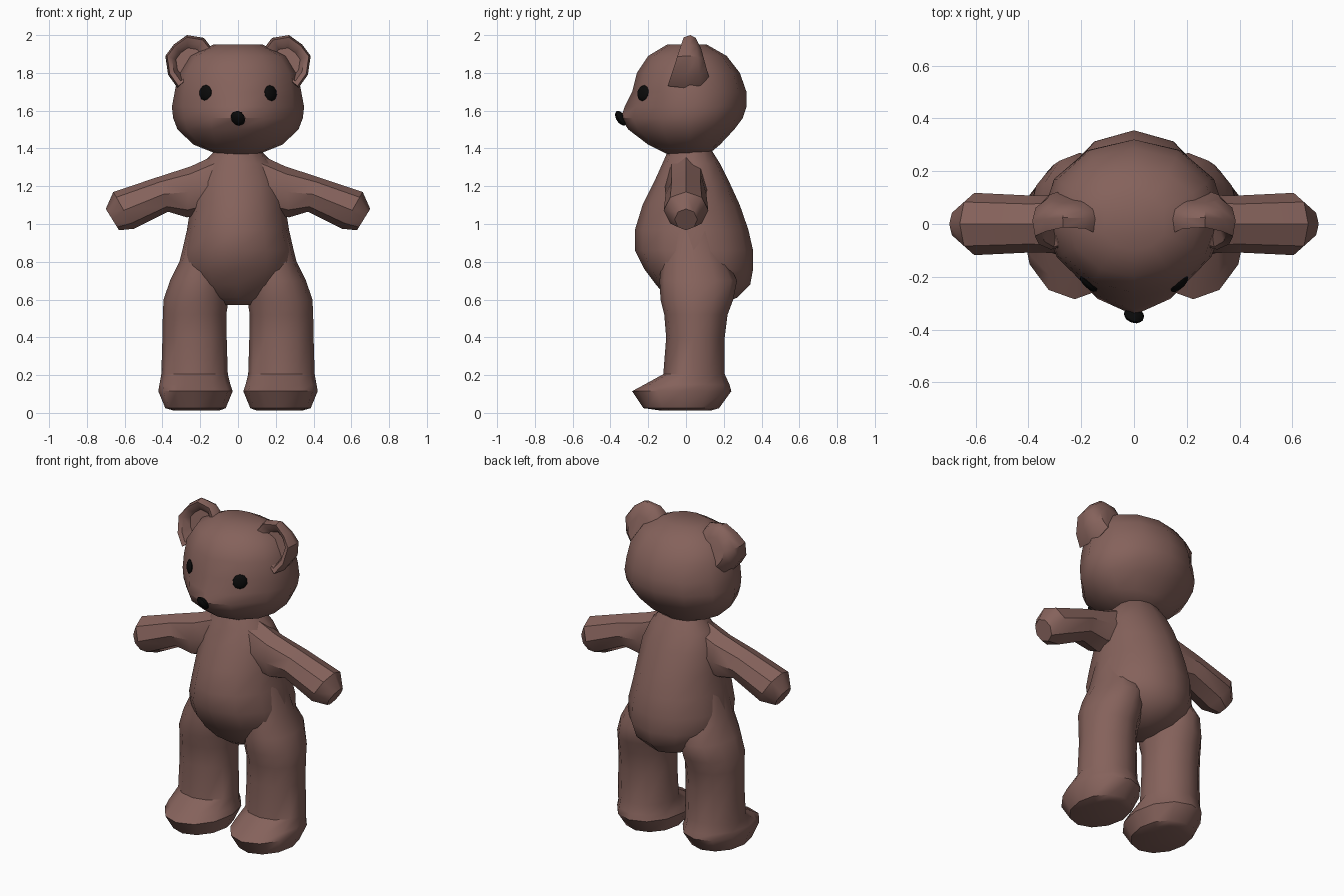
import bpy, bmesh, math
from mathutils import Vector

if "Cube" in bpy.data.objects:
    bpy.data.objects.remove(bpy.data.objects["Cube"])


def material(name, rgb):
    m = bpy.data.materials.new(name)
    m.use_nodes = True
    m.diffuse_color = (*rgb, 1)
    m.node_tree.nodes["Principled BSDF"].inputs["Base Color"].default_value = (*rgb, 1)
    return m


FUR = material("brown fur", (0.235, 0.122, 0.105))
BLACK = material("black", (0.003, 0.003, 0.003))


def finish(name, bm, mat, angle=40):
    bmesh.ops.recalc_face_normals(bm, faces=bm.faces[:])
    mesh = bpy.data.meshes.new(name)
    bm.to_mesh(mesh)
    bm.free()
    mesh.materials.append(mat)
    ob = bpy.data.objects.new(name, mesh)
    bpy.context.collection.objects.link(ob)
    bpy.ops.object.select_all(action='DESELECT')
    ob.select_set(True)
    bpy.context.view_layer.objects.active = ob
    bpy.ops.object.shade_smooth_by_angle(angle=math.radians(angle))
    return ob


def loft(name, rings, mat=FUR, angle=40):
    """Skin a list of closed rings and cap both ends."""
    bm = bmesh.new()
    loops = [[bm.verts.new(p) for p in ring] for ring in rings]
    n = len(loops[0])
    for a, b in zip(loops, loops[1:]):
        for i in range(n):
            j = (i + 1) % n
            bm.faces.new((a[i], a[j], b[j], b[i]))
    bm.faces.new(loops[0])
    bm.faces.new(loops[-1])
    return finish(name, bm, mat, angle)


def oval(z, cx, hx, front, back, mid=0.0, power=1.0, n=12):
    """Level ring whose front and back depths differ; power > 1 narrows the front."""
    pts = []
    for i in range(n):
        a = math.tau * i / n
        c, s = math.cos(a), math.sin(a)
        p = power if s < 0 else 1.0
        x = math.copysign(abs(c) ** p, c) * hx
        y = mid + (s * (back - mid) if s > 0 else -abs(s) ** p * (mid - front))
        pts.append(Vector((cx + x, y, z)))
    return pts


# torso: height, half width, front, back
torso = [(0.57, 0.07, -0.04, 0.17), (0.61, 0.17, -0.10, 0.27),
         (0.68, 0.26, -0.16, 0.34), (0.76, 0.30, -0.22, 0.355),
         (0.86, 0.295, -0.27, 0.355), (0.97, 0.27, -0.27, 0.33),
         (1.10, 0.25, -0.23, 0.285), (1.22, 0.235, -0.17, 0.23),
         (1.32, 0.19, -0.125, 0.18), (1.40, 0.11, -0.09, 0.13)]
loft("torso", [oval(z, 0, hx, f, b, 0.04) for z, hx, f, b in torso])

# head: height, half width, front, back, front taper
head_rows = [(1.37, 0.11, -0.10, 0.12, 1), (1.42, 0.235, -0.20, 0.18, 1.05),
             (1.50, 0.32, -0.305, 0.255, 1.2), (1.56, 0.343, -0.345, 0.30, 1.3),
             (1.62, 0.35, -0.325, 0.32, 1.25), (1.70, 0.335, -0.285, 0.32, 1.1),
             (1.80, 0.315, -0.26, 0.285, 1.05), (1.89, 0.255, -0.20, 0.215, 1),
             (1.95, 0.13, -0.10, 0.11, 1)]
head = loft("head", [oval(z, 0, hx, f, b, 0.02, p) for z, hx, f, b, p in head_rows])


def button(name, target, size):
    """Flattened bead resting on the head surface."""
    _, loc, nor, _ = head.closest_point_on_mesh(Vector(target))
    bm = bmesh.new()
    bmesh.ops.create_uvsphere(bm, u_segments=10, v_segments=6, radius=1)
    rot = nor.to_track_quat('Z', 'Y').to_matrix()
    for v in bm.verts:
        v.co = loc + rot @ Vector(a * b for a, b in zip(v.co, size))
    finish(name, bm, BLACK)


button("nose", (0, -0.40, 1.565), (0.04, 0.045, 0.022))

# ear outline across the front: x, z, going from inner root over the top
EAR = [(0.17, 1.84), (0.13, 1.92), (0.18, 1.985), (0.27, 2.0),
       (0.34, 1.95), (0.385, 1.89), (0.37, 1.79), (0.32, 1.72)]

# leg and foot: height, centre x, half width, front, back
LEG = [(0.012, 0.22, 0.12, -0.13, 0.13), (0.025, 0.225, 0.16, -0.225, 0.175),
       (0.115, 0.225, 0.197, -0.285, 0.24), (0.15, 0.228, 0.188, -0.22, 0.23),
       (0.205, 0.23, 0.176, -0.12, 0.205), (0.40, 0.23, 0.17, -0.105, 0.205),
       (0.52, 0.23, 0.168, -0.115, 0.22), (0.60, 0.222, 0.172, -0.135, 0.25),
       (0.70, 0.205, 0.155, -0.14, 0.27), (0.80, 0.19, 0.12, -0.13, 0.22),
       (1.00, 0.17, 0.09, -0.10, 0.15)]

# arm stations: top x, top z, bottom x, bottom z, half depth
ARM = [(0.12, 1.365, 0.14, 1.06, 0.11), (0.25, 1.305, 0.27, 1.035, 0.11),
       (0.42, 1.25, 0.37, 1.065, 0.108), (0.66, 1.17, 0.55, 0.975, 0.118),
       (0.70, 1.08, 0.63, 0.967, 0.06)]

for side, word in ((1, "left"), (-1, "right")):
    # leg with foot
    loft(word + "_leg", [oval(z, side * cx, hx, f, b, 0.04 if z > 0.16 else -0.02)
                         for z, cx, hx, f, b in LEG])

    # arm with mitten end
    rings = []
    for tx, tz, bx, bz, depth in ARM:
        top, low = Vector((tx, 0, tz)), Vector((bx, 0, bz))
        ring = []
        for i in range(8):
            a = math.tau * i / 8
            p = (top + low) / 2 + (top - low) / 2 * math.cos(a)
            ring.append(Vector((side * p.x, depth * math.sin(a), p.z)))
        rings.append(ring)
    loft(word + "_arm", rings)

    # ear: back shell, rim and hollow front
    mid = Vector((0.26, 1.85))

    def ear_ring(scale, y, lean):
        out = []
        for x, z in EAR:
            p = mid + (Vector((x, z)) - mid) * scale
            out.append(Vector((side * p.x, y + lean * (z - 1.86), p.y)))
        return out

    loft(word + "_ear", [ear_ring(0.55, 0.10, -0.15), ear_ring(0.9, 0.065, -0.1),
                         ear_ring(1.0, 0.01, 0.1), ear_ring(0.92, -0.055, 0.3),
                         ear_ring(0.72, -0.045, 0.3), ear_ring(0.55, 0.0, 0.1)])

    button(word + "_eye", (side * 0.18, -0.235, 1.695), (0.043, 0.043, 0.016))
